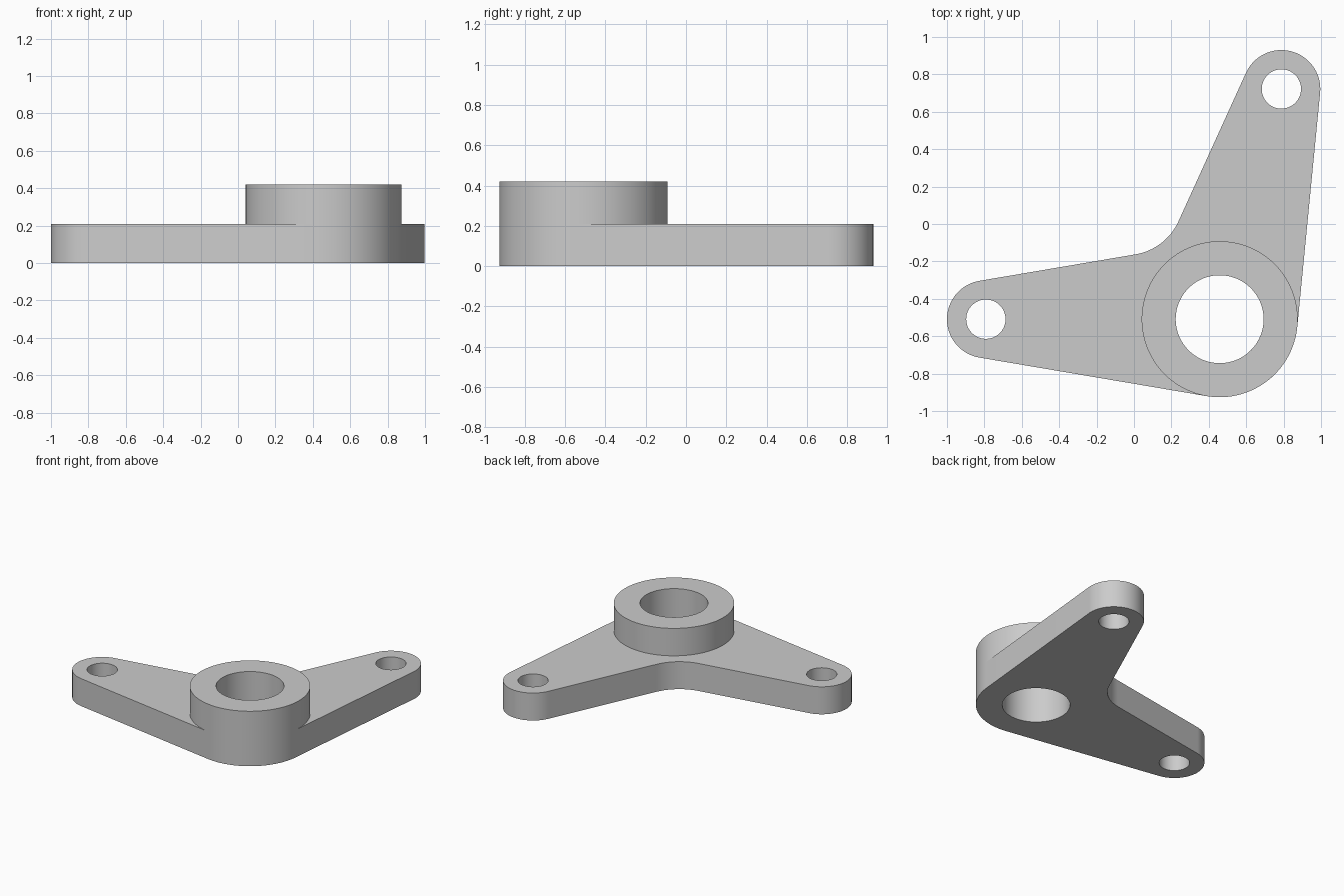
import bpy, bmesh
from math import sin, cos, asin, atan2, pi, radians
from mathutils import Vector

cube = bpy.data.objects.get("Cube")
if cube:
    bpy.data.objects.remove(cube, do_unlink=True)

HUB, HUB_R, BORE_R = Vector((0.458, -0.509)), 0.417, 0.235
END_A, END_B = Vector((-0.792, -0.509)), Vector((0.788, 0.722))
END_R, HOLE_R, FILLET_R = 0.208, 0.105, 0.31
PLATE_H, BOSS_H = 0.21, 0.42

metal = bpy.data.materials.new("plain grey")
metal.use_nodes = True
grey = (0.6, 0.6, 0.6, 1)
metal.diffuse_color = grey
metal.node_tree.nodes["Principled BSDF"].inputs["Base Color"].default_value = grey


def polar(angle):
    return Vector((cos(angle), sin(angle)))


def arc(centre, radius, start, sweep):
    """Points along an arc, both ends included."""
    n = max(4, round(abs(sweep) / radians(3)))
    return [centre + radius * polar(start + sweep * i / n) for i in range(n + 1)]


def circle(centre, radius):
    return arc(centre, radius, 0, 2 * pi)[:-1]


def extrude_loops(name, loops, bottom, top):
    """Fill an outline with its holes and raise it to a solid."""
    bm = bmesh.new()
    edges = []
    for loop in loops:
        verts = [bm.verts.new((p.x, p.y, bottom)) for p in loop]
        edges += [bm.edges.new((v, verts[i - 1])) for i, v in enumerate(verts)]
    bmesh.ops.triangle_fill(bm, edges=edges, use_beauty=True, use_dissolve=False)
    raised = bmesh.ops.extrude_face_region(bm, geom=bm.faces[:], use_keep_orig=True)
    verts = [g for g in raised["geom"] if isinstance(g, bmesh.types.BMVert)]
    bmesh.ops.translate(bm, verts=verts, vec=(0, 0, top - bottom))
    bmesh.ops.recalc_face_normals(bm, faces=bm.faces[:])
    mesh = bpy.data.meshes.new(name)
    bm.to_mesh(mesh)
    bm.free()
    mesh.materials.append(metal)
    obj = bpy.data.objects.new(name, mesh)
    bpy.context.collection.objects.link(obj)
    bpy.ops.object.select_all(action="DESELECT")
    obj.select_set(True)
    bpy.context.view_layer.objects.active = obj
    bpy.ops.object.shade_smooth_by_angle(angle=radians(30))


# Direction and taper of each arm, for the tangent lines between hub and ends
arm_a, arm_b = END_A - HUB, END_B - HUB
dir_a, dir_b = atan2(arm_a.y, arm_a.x) % (2 * pi), atan2(arm_b.y, arm_b.x)
taper_a = asin((HUB_R - END_R) / arm_a.length)
taper_b = asin((HUB_R - END_R) / arm_b.length)
norm_a = dir_a - pi / 2 + taper_a    # outward normals of the inner flanks
norm_b = dir_b + pi / 2 - taper_b

# Fillet centre lies at the same distance outside both inner flanks
na, nb = polar(norm_a), polar(norm_b)
reach = HUB_R + FILLET_R
det = na.x * nb.y - na.y * nb.x
fillet = HUB + Vector((nb.y - na.y, na.x - nb.x)) * reach / det

# Two-armed plate, outlined counter-clockwise from the hub
hub_start, hub_end = dir_a + pi / 2 - taper_a, dir_b - pi / 2 + taper_b + 2 * pi
outline = arc(HUB, HUB_R, hub_start, hub_end - hub_start)
outline += arc(END_B, END_R, dir_b - pi / 2 + taper_b, pi - 2 * taper_b)
outline += arc(fillet, FILLET_R, norm_b + pi, norm_a - norm_b)
outline += arc(END_A, END_R, norm_a, pi - 2 * taper_a)
holes = [circle(HUB, BORE_R), circle(END_A, HOLE_R), circle(END_B, HOLE_R)]
extrude_loops("lever_plate", [outline] + holes, 0, PLATE_H)

# Raised ring around the bore
extrude_loops("hub_boss", [circle(HUB, HUB_R), circle(HUB, BORE_R)], PLATE_H, BOSS_H)
